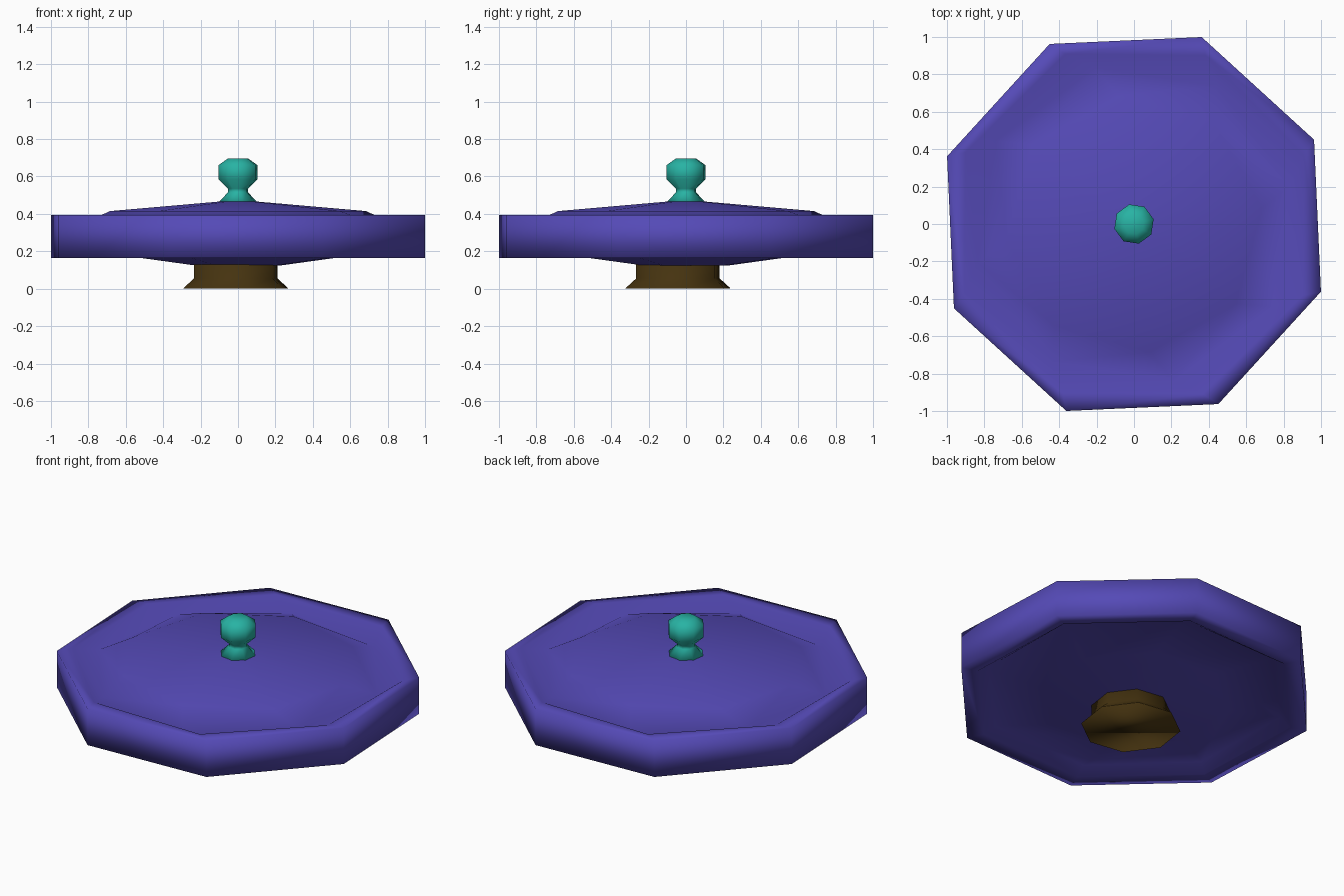
import bpy
import bmesh
from math import cos, sin, radians

old = bpy.data.objects.get("Cube")
if old:
    bpy.data.objects.remove(old, do_unlink=True)

SIDES = 8


def material(name, rgb):
    mat = bpy.data.materials.new(name)
    mat.use_nodes = True
    color = (*rgb, 1)
    mat.diffuse_color = color
    bsdf = next(n for n in mat.node_tree.nodes if n.type == 'BSDF_PRINCIPLED')
    bsdf.inputs["Base Color"].default_value = color
    return mat


def lathe(name, rings, mat, center=(0, 0)):
    """Stack eight-sided rings of (radius, height, turn in degrees), capped."""
    bm = bmesh.new()
    loops = []
    for radius, z, turn in rings:
        angles = [radians(turn + 360 * i / SIDES) for i in range(SIDES)]
        loops.append([bm.verts.new((center[0] + radius * cos(a),
                                    center[1] + radius * sin(a), z))
                      for a in angles])
    for low, high in zip(loops, loops[1:]):
        for i in range(SIDES):
            j = (i + 1) % SIDES
            bm.faces.new((low[i], low[j], high[j], high[i]))
    bm.faces.new(loops[0][::-1])
    bm.faces.new(loops[-1])
    bmesh.ops.recalc_face_normals(bm, faces=bm.faces)
    for face in bm.faces:
        face.smooth = True
    mesh = bpy.data.meshes.new(name)
    bm.to_mesh(mesh)
    bm.free()
    mesh.materials.append(mat)
    obj = bpy.data.objects.new(name, mesh)
    bpy.context.collection.objects.link(obj)
    return obj


violet = material("violet", (0.09, 0.068, 0.47))
teal = material("teal", (0.021, 0.45, 0.37))
brown = material("dark brown", (0.06, 0.033, 0.005))

# Body: shallow underside, upright rim, grooved top and slightly twisted dome
lathe("body", [
    (0.24, 0.125, 14),
    (0.55, 0.165, 18),
    (0.89, 0.21, 24),
    (0.96, 0.165, 25),
    (1.063, 0.165, 25.1),
    (1.063, 0.395, 25.1),
    (0.98, 0.395, 22),
    (0.86, 0.345, 14),
    (0.69, 0.415, 7),
    (0.10, 0.466, 7),
], violet)

# Knob: flared base, narrow neck and rounded head
lathe("knob", [
    (0.108, 0.462, 14),
    (0.055, 0.515, 14),
    (0.055, 0.535, 14),
    (0.108, 0.585, 14),
    (0.108, 0.66, 14),
    (0.055, 0.697, 14),
], teal)

# Foot: slightly off-centre pedestal with a flared base
lathe("foot", [
    (0.29, 0.0, 14),
    (0.285, 0.006, 14),
    (0.23, 0.055, 14),
    (0.23, 0.14, 14),
], brown, center=(-0.012, -0.043))
